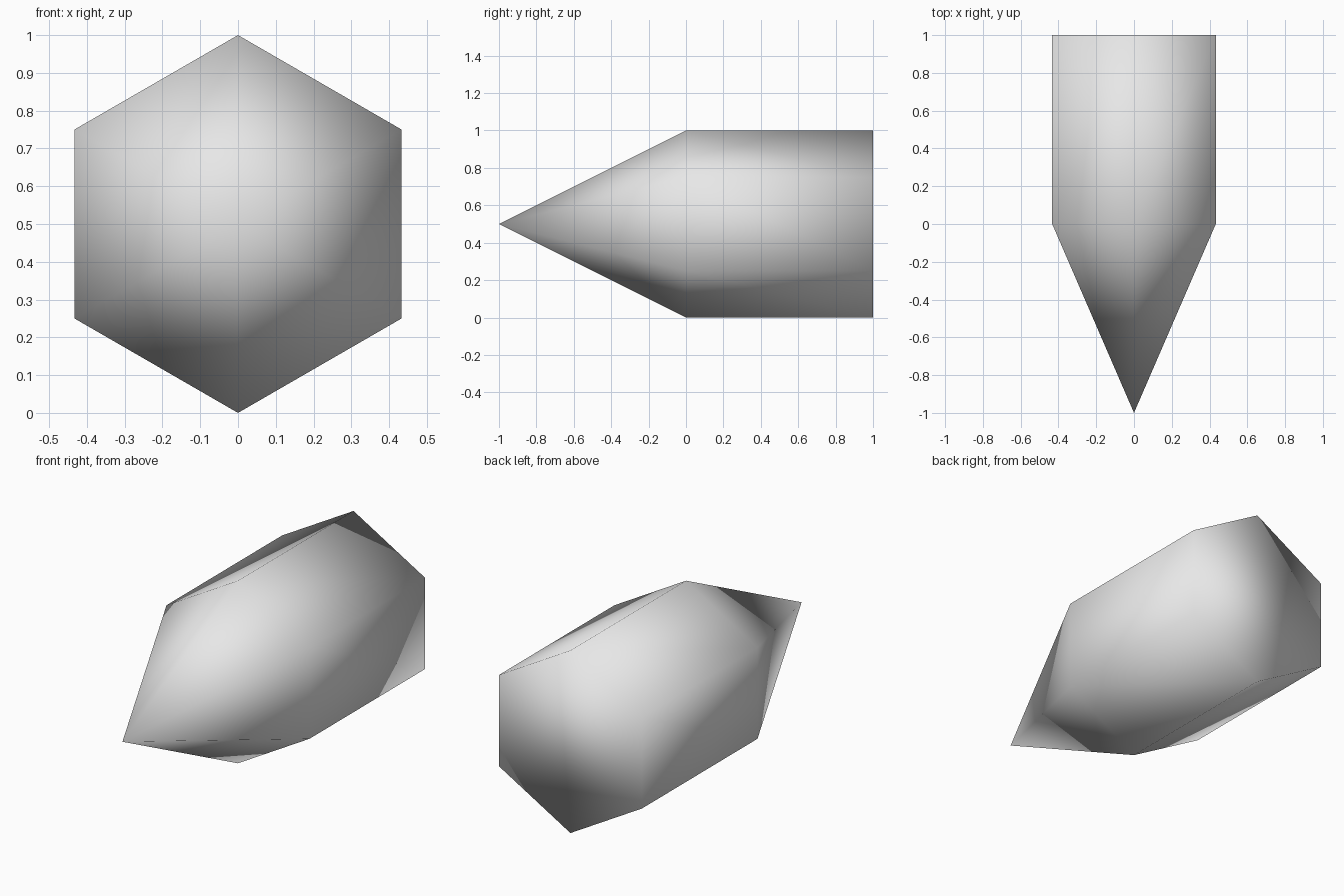
import bpy
import bmesh
from math import sin, cos, tau

old = bpy.data.objects.get("Cube")
if old:
    bpy.data.objects.remove(old)

SIDES, RADIUS, MID_Z = 6, 0.5, 0.5

# Plain grey material
grey = bpy.data.materials.new("light grey")
grey.use_nodes = True
colour = (0.8, 0.8, 0.8, 1.0)
grey.diffuse_color = colour
grey.node_tree.nodes["Principled BSDF"].inputs["Base Color"].default_value = colour

bm = bmesh.new()


def ring(y):
    """Hexagon with a corner pointing up, seen along y."""
    return [bm.verts.new((RADIUS * sin(tau * i / SIDES), y,
                          MID_Z + RADIUS * cos(tau * i / SIDES)))
            for i in range(SIDES)]


# Hexagonal shaft, pointed front and flat back
tip = bm.verts.new((0, -1, MID_Z))
shoulder, back = ring(0), ring(1)
for i in range(SIDES):
    j = (i + 1) % SIDES
    bm.faces.new((tip, shoulder[i], shoulder[j]))
    bm.faces.new((shoulder[i], back[i], back[j], shoulder[j]))
bm.faces.new(back)
bmesh.ops.recalc_face_normals(bm, faces=bm.faces[:])
for face in bm.faces:
    face.smooth = True

mesh = bpy.data.meshes.new("pointed_hexagonal_bar")
bm.to_mesh(mesh)
bm.free()
mesh.materials.append(grey)
bar = bpy.data.objects.new("pointed_hexagonal_bar", mesh)
bpy.context.collection.objects.link(bar)
